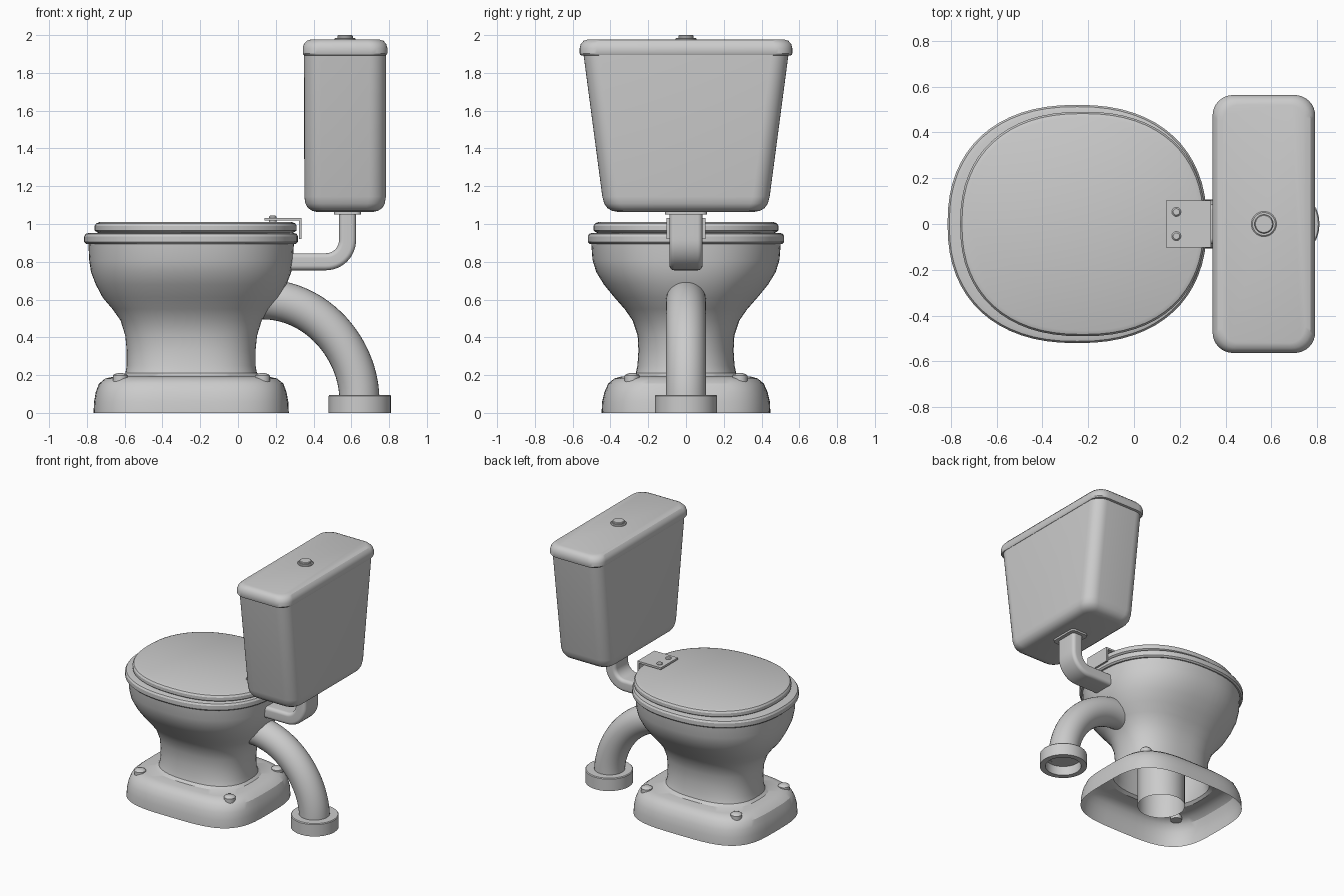
import bpy, bmesh
from math import sin, cos, pi, copysign
from mathutils import Vector
from mathutils.geometry import interpolate_bezier

if "Cube" in bpy.data.objects:
    bpy.data.objects.remove(bpy.data.objects["Cube"])


def loft(name, rings, caps=(True, True), wrap=False):
    """Skin a list of equally sized point rings."""
    bm = bmesh.new()
    vs = [[bm.verts.new(p) for p in r] for r in rings]
    n = len(vs[0])
    pairs = list(zip(vs, vs[1:])) + ([(vs[-1], vs[0])] if wrap else [])
    for a, b in pairs:
        for i in range(n):
            j = (i + 1) % n
            bm.faces.new((a[i], a[j], b[j], b[i]))
    if not wrap:
        if caps[0]:
            bm.faces.new(vs[0][::-1])
        if caps[1]:
            bm.faces.new(vs[-1])
    bmesh.ops.recalc_face_normals(bm, faces=bm.faces)
    me = bpy.data.meshes.new(name)
    bm.to_mesh(me)
    bm.free()
    ob = bpy.data.objects.new(name, me)
    bpy.context.collection.objects.link(ob)
    return ob


def oval(cx, hx, hy, z, n=2.0, cy=0.0, seg=64):
    """Superellipse ring."""
    def f(v):
        return copysign(abs(v) ** (2 / n), v) if abs(v) > 1e-9 else 0.0
    return [(cx + hx * f(cos(2 * pi * i / seg)), cy + hy * f(sin(2 * pi * i / seg)), z)
            for i in range(seg)]


def rounded(hx, hy, r, seg=8):
    """Rounded rectangle as 2D points."""
    pts = []
    for k, (sx, sy) in enumerate(((1, 1), (-1, 1), (-1, -1), (1, -1))):
        for i in range(seg + 1):
            a = pi / 2 * (k + i / seg)
            pts.append((sx * (hx - r) + r * cos(a), sy * (hy - r) + r * sin(a)))
    return pts


def box_loft(name, cx, rows):
    return loft(name, [[(cx + x, y, z) for x, y in rounded(hx, hy, r)] for hx, hy, z, r in rows])


def disc(name, x, y, rows, caps=(True, True), wrap=False):
    return loft(name, [oval(x, r, r, z, cy=y, seg=32) for r, z in rows], caps, wrap)


def sweep(name, path, section):
    """Sweep a (y, normal) section along a path in the xz plane."""
    rings = []
    for i, p in enumerate(path):
        t = (path[min(i + 1, len(path) - 1)] - path[max(i - 1, 0)]).normalized()
        rings.append([(p.x - t.y * v, y, p.y + t.x * v) for y, v in section])
    return loft(name, rings)


# Pedestal and bowl: outer skin up to the rim, then basin and drain inside
C = -0.248
bowl = [
    (C, .517, .447, .0, 3.5), (C, .514, .444, .06, 3.5), (C, .505, .432, .11, 3.5),
    (C, .488, .412, .155, 3.5), (C, .455, .38, .182, 3.5), (C, .41, .345, .192, 3.4),
    (C, .365, .285, .196, 2.7), (C, .348, .266, .212, 2.5), (C, .341, .257, .25, 2.4),
    (C, .341, .252, .33, 2.4), (C, .349, .256, .41, 2.4), (C, .374, .283, .49, 2.4),
    (C, .417, .325, .55, 2.35), (C, .468, .378, .61, 2.3), (C, .505, .435, .68, 2.3),
    (C, .53, .475, .745, 2.3), (C, .54, .495, .81, 2.3), (C, .544, .502, .9, 2.3),
    (C, .42, .38, .9, 2.3), (C, .36, .31, .7, 2.2), (C, .24, .2, .5, 2),
    (C, .165, .165, .4, 2), (C, .165, .165, .01, 2)]
loft("bowl", [oval(*r) for r in bowl], (False, False))

# Seat ring and lid
S = -0.248
seat = [(.4, .36, .895), (.555, .51, .895), (.566, .52, .905), (.566, .52, .935),
        (.558, .512, .948), (.54, .495, .953), (.4, .36, .953)]
loft("seat", [oval(S, hx, hy, z, 2.3) for hx, hy, z in seat], wrap=True)
lid = [(.515, .47, .953), (.525, .48, .958), (.535, .49, .966), (.535, .49, .99),
       (.527, .482, 1.003), (.51, .465, 1.01)]
loft("lid", [oval(-.224, hx, hy, z, 2.3) for hx, hy, z in lid])

# Hinge bracket: an angle profile extruded across y
angle = [(.14, 1.018), (.323, 1.018), (.323, .92), (.337, .92), (.337, 1.033), (.14, 1.033)]
loft("hinge_bracket", [[(x, y, z) for x, z in angle] for y in (-.102, .102)])
for s in (-1, 1):
    disc("hinge_bolt", .185, s * .053, [(.02, 1.0), (.02, 1.038), (.014, 1.044)])

# Floor bolts
for x in (-.623, .13):
    for s in (-1, 1):
        disc("floor_bolt", x, s * .285, [(.04, .16), (.04, .197), (.032, .205), (.015, .21)])

# Waste pipe with floor collar
path = interpolate_bezier(Vector((.1, .6)), Vector((.4, .62)), Vector((.64, .35)),
                          Vector((.643, .07)), 24)
sweep("waste_pipe", [Vector(p[:2]) for p in path],
      [(.106 * cos(2 * pi * i / 32), .106 * sin(2 * pi * i / 32)) for i in range(32)])
disc("waste_collar", .645, 0, [(.125, 0), (.165, 0), (.165, .09), (.16, .096), (.1, .096),
                               (.1, .07), (.125, .07)], wrap=True)

# Flush pipe with flange under the tank
bend = [Vector((.465 + .115 * sin(a), .915 - .115 * cos(a)))
        for a in (pi / 2 * i / 12 for i in range(13))]
sweep("flush_pipe", [Vector((.22, .8)), Vector((.44, .8))] + bend
      + [Vector((.58, .94)), Vector((.58, 1.06))], rounded(.087, .045, .025))
box_loft("flush_flange", .58, [(.072, .112, 1.05, .03), (.072, .112, 1.07, .03)])

# Tank, tank lid and push button
T = .567
box_loft("tank", T, [(.15, .36, 1.064, .05), (.175, .392, 1.07, .07), (.197, .417, 1.085, .085),
                     (.21, .433, 1.108, .09), (.216, .443, 1.145, .09), (.217, .543, 1.9, .09)])
box_loft("tank_lid", T, [(.21, .55, 1.892, .09), (.219, .559, 1.894, .09), (.224, .563, 1.903, .09),
                         (.224, .563, 1.93, .09), (.218, .557, 1.953, .09), (.203, .542, 1.97, .085),
                         (.18, .52, 1.977, .07)])
disc("button_ring", T, 0, [(.055, 1.97), (.055, 1.982), (.05, 1.986)])
disc("button", T, 0, [(.041, 1.975), (.041, 1.996), (.037, 2.0)])

# Smooth shading with sharp edges kept
bpy.ops.object.select_all(action='SELECT')
bpy.context.view_layer.objects.active = bpy.context.collection.objects[0]
bpy.ops.object.shade_smooth_by_angle()
